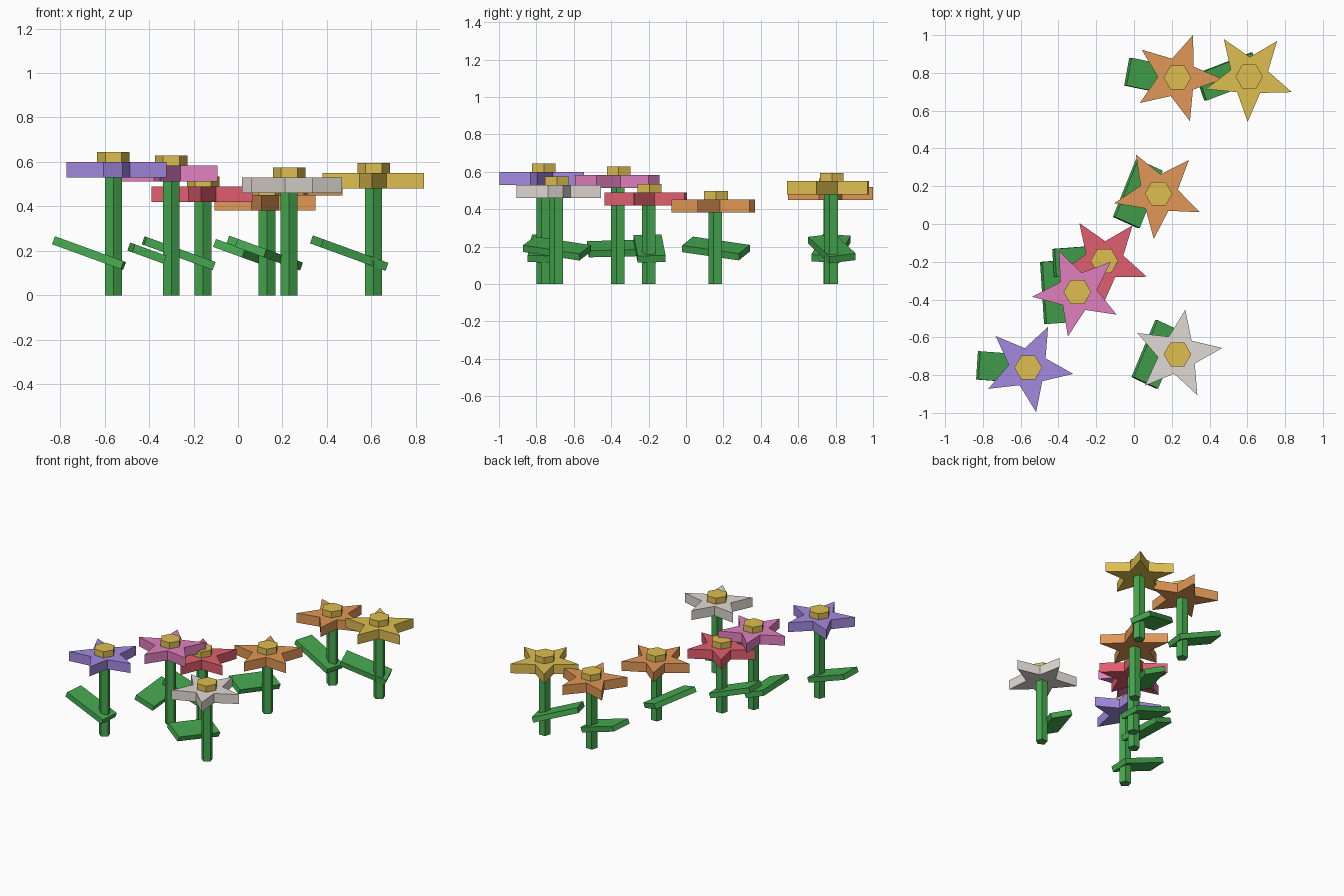
import bpy, bmesh
from math import sin, cos, pi, radians
from mathutils import Matrix

old = bpy.data.objects.get("Cube")
if old:
    bpy.data.objects.remove(old, do_unlink=True)


def linear(c):
    c /= 255
    return c / 12.92 if c <= 0.04045 else ((c + 0.055) / 1.055) ** 2.4


def material(name, rgb):
    colour = [linear(c) for c in rgb] + [1.0]
    mat = bpy.data.materials.new(name)
    mat.use_nodes = True
    mat.diffuse_color = colour
    bsdf = mat.node_tree.nodes["Principled BSDF"]
    bsdf.inputs["Base Color"].default_value = colour
    bsdf.inputs["Roughness"].default_value = 0.9
    return mat


MATS = {name: material(name, rgb) for name, rgb in {
    "green": (70, 170, 80),
    "yellow": (222, 190, 80),
    "purple": (163, 138, 224),
    "pink": (224, 128, 191),
    "red": (224, 94, 110),
    "orange": (224, 151, 86),
    "white": (224, 218, 212),
}.items()}


def add_object(name, bm, colour, matrix):
    bmesh.ops.recalc_face_normals(bm, faces=bm.faces)
    mesh = bpy.data.meshes.new(name)
    bm.to_mesh(mesh)
    bm.free()
    mesh.materials.append(MATS[colour])
    obj = bpy.data.objects.new(name, mesh)
    obj.matrix_world = matrix
    bpy.context.collection.objects.link(obj)


def prism(name, radii, start, height, colour, location):
    """Extrude a ring of evenly spaced points, one per radius."""
    bm = bmesh.new()
    step = 2 * pi / len(radii)
    ring = [bm.verts.new((r * cos(start + i * step), r * sin(start + i * step), 0))
            for i, r in enumerate(radii)]
    base = bm.faces.new(ring)
    top = bmesh.ops.extrude_face_region(bm, geom=[base], use_keep_orig=True)["geom"]
    bmesh.ops.translate(bm, vec=(0, 0, height),
                        verts=[v for v in top if isinstance(v, bmesh.types.BMVert)])
    add_object(name, bm, colour, Matrix.Translation(location))


def leaf(name, x, y, yaw):
    """Flat slab, turned first, then tilted down towards +x."""
    bm = bmesh.new()
    bmesh.ops.create_cube(bm, size=1, matrix=Matrix.Diagonal((0.33, 0.15, 0.038, 1)))
    turn = Matrix.Rotation(radians(20), 4, "Y") @ Matrix.Rotation(radians(yaw), 4, "Z")
    add_object(name, bm, "green", Matrix.Translation((x - 0.11, y, 0.19)) @ turn)


PETAL_HEIGHT = 0.07


def flower(name, colour, x, y, z, star_turn, leaf_yaw):
    prism(name + "_stem", [0.04] * 5, -pi / 2, z + 0.01, "green", (x, y, 0))
    prism(name + "_petals", [0.24, 0.104] * 5, radians(star_turn), PETAL_HEIGHT,
          colour, (x, y, z))
    prism(name + "_centre", [0.073] * 6, 0, 0.055, "yellow",
          (x, y, z + PETAL_HEIGHT - 0.01))
    leaf(name + "_leaf", x, y, leaf_yaw)


# name, colour, x, y, petal underside, star turn, leaf turn
flower("purple_flower", "purple", -0.56, -0.76, 0.53, -8, -4)
flower("pink_flower", "pink", -0.30, -0.36, 0.513, -30, 94)
flower("red_flower", "red", -0.157, -0.195, 0.42, -20.5, 4)
flower("front_orange_flower", "orange", 0.13, 0.16, 0.382, -24, 67)
flower("back_orange_flower", "orange", 0.23, 0.775, 0.45, -2, -11)
flower("yellow_flower", "yellow", 0.61, 0.78, 0.48, -20, 20)
flower("white_flower", "white", 0.23, -0.69, 0.46, 8, 66)
